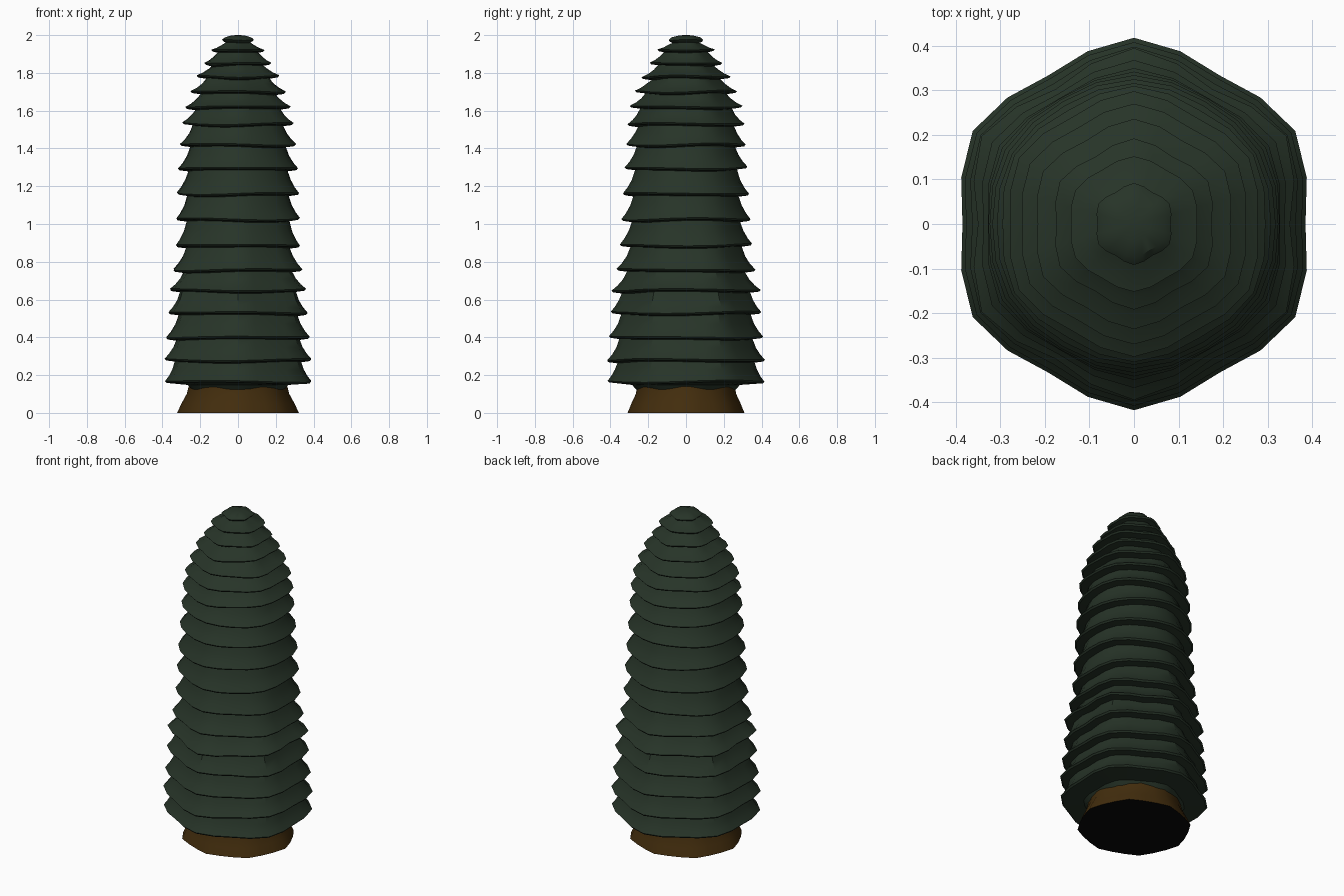
import bpy, bmesh, math

if "Cube" in bpy.data.objects:
    bpy.data.objects.remove(bpy.data.objects["Cube"])

SIDES = 24


def material(name, rgb):
    m = bpy.data.materials.new(name)
    m.diffuse_color = (*rgb, 1)
    m.use_nodes = True
    m.node_tree.nodes["Principled BSDF"].inputs["Base Color"].default_value = m.diffuse_color
    return m


green = material("dark pine green", (0.020, 0.034, 0.021))
brown = material("bark brown", (0.055, 0.026, 0.004))
black = material("trunk base black", (0.002, 0.002, 0.002))


def lathe(name, rings, mats, cap_bottom=False, cap_top=False):
    """Skin a list of rings, each a list of (x, y, z)."""
    bm = bmesh.new()
    vs = [[bm.verts.new(p) for p in ring] for ring in rings]
    for a, b in zip(vs, vs[1:]):
        n = len(a)
        for i in range(n):
            j = (i + 1) % n
            bm.faces.new((a[i], a[j], b[j], b[i]))
    if cap_bottom:
        bm.faces.new(vs[0][::-1]).material_index = len(mats) - 1
    if cap_top:
        bm.faces.new(vs[-1])
    me = bpy.data.meshes.new(name)
    bm.to_mesh(me)
    bm.free()
    ob = bpy.data.objects.new(name, me)
    bpy.context.collection.objects.link(ob)
    for m in mats:
        me.materials.append(m)
    bpy.ops.object.select_all(action='DESELECT')
    ob.select_set(True)
    bpy.context.view_layer.objects.active = ob
    bpy.ops.object.shade_smooth_by_angle(angle=math.radians(30))
    return ob


def hex_ring(flat, corner, z, wave=0.0, phase=0.0):
    """Rounded hexagon: flat sides face x, corners point along y."""
    ring = []
    for i in range(SIDES):
        a = 2 * math.pi * i / SIDES
        t = (1 - math.cos(6 * a)) / 2
        r = flat + (corner - flat) * t
        dz = wave * (math.sin(2 * a + phase) + 0.6 * math.sin(3 * a + 2 * phase))
        ring.append((r * math.cos(a), r * math.sin(a), z + dz))
    return ring


# Branch tiers: rim height, half width on flats, half width at corners
tiers = [
    (0.165, .385, .415), (0.28, .385, .418), (0.40, .377, .408), (0.53, .363, .398),
    (0.65, .350, .395), (0.757, .338, .368), (0.887, .328, .350), (1.025, .327, .342),
    (1.16, .324, .334), (1.295, .318, .325), (1.42, .308, .316), (1.53, .295, .310),
    (1.62, .277, .298), (1.70, .250, .270), (1.78, .216, .236), (1.85, .174, .192),
    (1.92, .141, .152), (1.972, .082, .092),
]
# Underside of the lowest tier flares out of the trunk
rings = [hex_ring(.245, .265, .125), hex_ring(.265, .285, .148)]
for k, (z, f, c) in enumerate(tiers):
    wave = 0.004 if z < 1.8 else 0.0015
    ph = k * 1.9
    rings.append(hex_ring(f - .008, c - .008, z - .006, wave, ph))
    rings.append(hex_ring(f, c, z + .003, wave, ph))
    if k + 1 < len(tiers):
        nz, nf, nc = tiers[k + 1]
        h = nz - z
        depth = min(.055, .25 * nf)
        inf, inc = min(nf - depth, f - .01), min(nc - depth, c - .01)
        for u, s in ((.25, .38), (.55, .74)):
            rings.append(hex_ring(f + (inf - f) * s, c + (inc - c) * s, z + h * u, wave * (1 - u), ph))
        rings.append(hex_ring(inf, inc, nz - .012, wave, ph + 1.9))
# Rounded tip
rings += [hex_ring(.068, .076, 1.988), hex_ring(.035, .038, 1.998), hex_ring(.01, .01, 2.0)]
lathe("foliage", rings, [green], cap_top=True)

# Trunk with flared, slightly lobed root
trunk = []
for z, r, lobe in ((0, .308, .013), (.05, .288, .010), (.10, .265, .006), (.14, .258, .003)):
    ring = []
    for i in range(SIDES):
        a = 2 * math.pi * i / SIDES
        rr = r + lobe * (math.cos(8 * a) * .6 + .5 * math.cos(2 * a))
        ring.append((rr * math.cos(a), rr * math.sin(a), z))
    trunk.append(ring)
lathe("trunk", trunk, [brown, black], cap_bottom=True)
